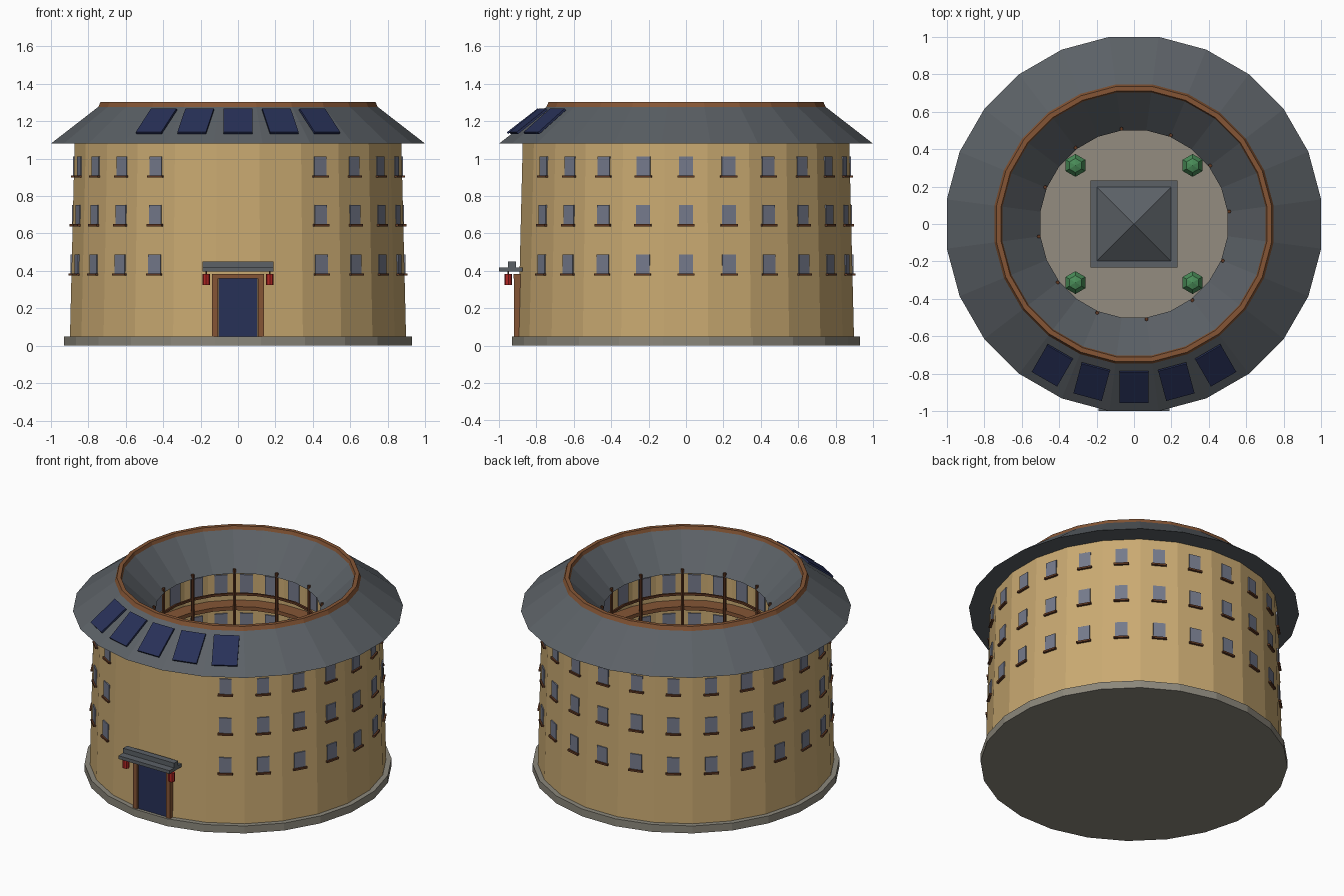
import bpy, bmesh, math
from mathutils import Matrix, Vector

if "Cube" in bpy.data.objects:
    bpy.data.objects.remove(bpy.data.objects["Cube"])

SIDES = 24
STEP = 2 * math.pi / SIDES


def material(name, srgb):
    m = bpy.data.materials.new(name)
    m.diffuse_color = [(c / 255) ** 2.2 for c in srgb] + [1.0]
    m.use_nodes = True
    m.node_tree.nodes["Principled BSDF"].inputs["Base Color"].default_value = m.diffuse_color
    return m


EARTH = material("rammed earth", (200, 168, 113))
TILE = material("roof tile grey", (92, 97, 102))
WOOD = material("wood", (132, 86, 56))
DARK = material("dark wood", (98, 60, 40))
STONE = material("stone", (138, 134, 122))
PAVING = material("paving", (146, 139, 127))
GLASS = material("window glass", (116, 121, 138))
NAVY = material("dark blue", (44, 52, 88))
RED = material("lantern red", (176, 42, 40))
GREEN = material("leaf green", (74, 138, 88))


def finish(name, bm, mat):
    bmesh.ops.recalc_face_normals(bm, faces=bm.faces[:])
    me = bpy.data.meshes.new(name)
    bm.to_mesh(me)
    bm.free()
    me.materials.append(mat)
    ob = bpy.data.objects.new(name, me)
    bpy.context.collection.objects.link(ob)
    return ob


def ring(name, profile, mat):
    """Turn a closed (radius, z) profile round the axis; radii are to the flats."""
    bm = bmesh.new()
    loops = []
    for k in range(SIDES):
        a = (k + 0.5) * STEP
        s = 1 / math.cos(STEP / 2)
        loops.append([bm.verts.new((r * s * math.cos(a), r * s * math.sin(a), z)) for r, z in profile])
    n = len(profile)
    for k in range(SIDES):
        p, q = loops[k], loops[(k + 1) % SIDES]
        for i in range(n):
            j = (i + 1) % n
            bm.faces.new((p[i], q[i], q[j], p[j]))
    return finish(name, bm, mat)


def rect(r0, r1, z0, z1):
    return [(r0, z0), (r1, z0), (r1, z1), (r0, z1)]


def disc(name, r, z0, z1, mat):
    bm = bmesh.new()
    rad = r / math.cos(STEP / 2)
    bmesh.ops.create_cone(bm, cap_ends=True, segments=SIDES, radius1=rad, radius2=rad, depth=z1 - z0,
                          matrix=Matrix.Translation((0, 0, (z0 + z1) / 2)) @ Matrix.Rotation(STEP / 2, 4, 'Z'))
    return finish(name, bm, mat)


def boxes(name, size, places, mat):
    bm = bmesh.new()
    for m in places:
        bmesh.ops.create_cube(bm, size=1, matrix=m @ Matrix.Diagonal((*size, 1)))
    return finish(name, bm, mat)


def cones(name, r1, r2, depth, segs, places, mat):
    bm = bmesh.new()
    for m in places:
        bmesh.ops.create_cone(bm, cap_ends=True, segments=segs, radius1=r1, radius2=r2, depth=depth, matrix=m)
    return finish(name, bm, mat)


def at(x, y, z):
    return Matrix.Translation((x, y, z))


def around(angle, r, z):
    """Place at radius r, turned by angle from the front."""
    return Matrix.Rotation(angle, 4, 'Z') @ at(0, -r, z)


# Foundation and courtyard
disc("foundation", 0.93, 0, 0.05, STONE)
disc("courtyard_floor", 0.61, 0.045, 0.056, PAVING)

# Tapered ring wall
def wall_r(z):
    return 0.898 - 0.025 * (z - 0.05) / 1.03

ring("ring_wall", [(0.60, 0.05), (wall_r(0.05), 0.05), (wall_r(1.08), 1.08), (0.60, 1.08)], EARTH)

# Roof ring and ridge
ring("ring_roof", [(1.0, 1.08), (0.738, 1.283), (0.705, 1.283), (0.50, 1.08)], TILE)
ring("roof_ridge", [(0.70, 1.272), (0.748, 1.272), (0.735, 1.303), (0.71, 1.303)], WOOD)

# Outer windows and sills, leaving the entrance bays blank
storeys = (0.436, 0.70, 0.96)
bays = [k * STEP for k in range(2, SIDES - 1)]
boxes("outer_windows", (0.075, 0.03, 0.104),
      [around(a, wall_r(z) - 0.009, z) for a in bays for z in storeys], GLASS)
boxes("outer_sills", (0.092, 0.04, 0.012),
      [around(a, wall_r(z) - 0.003, z - 0.056) for a in bays for z in storeys], DARK)

# Courtyard side: windows, galleries, rails, posts
boxes("inner_windows", (0.08, 0.02, 0.14),
      [around(k * STEP, 0.602, z) for k in range(SIDES) for z in (0.17,) + storeys], GLASS)
for i, z in enumerate((0.30, 0.565, 0.83)):
    ring(f"gallery_floor_{i + 1}", rect(0.505, 0.605, z, z + 0.025), WOOD)
    ring(f"gallery_rail_{i + 1}", rect(0.505, 0.517, z + 0.10, z + 0.115), DARK)
cones("gallery_posts", 0.01, 0.01, 1.06, 6,
      [around((2 * k + 0.5) * STEP, 0.513, 0.575) for k in range(12)], DARK)

# Solar panels lying on the front of the roof
tilt = Matrix.Rotation(math.atan2(0.203, 0.262), 4, 'X')
boxes("solar_panels", (0.157, 0.208, 0.012),
      [around(k * STEP, 0.872, 1.2) @ tilt for k in range(-2, 3)], NAVY)

# Entrance
boxes("door", (0.21, 0.03, 0.31), [at(0, -0.895, 0.205)], NAVY)
boxes("door_posts", (0.03, 0.05, 0.315), [at(s * 0.123, -0.895, 0.2075) for s in (-1, 1)], WOOD)
boxes("door_lintel", (0.28, 0.05, 0.025), [at(0, -0.897, 0.372)], WOOD)
boxes("canopy", (0.38, 0.125, 0.022), [at(0, -0.9375, 0.407)], TILE)
boxes("canopy_ridge", (0.38, 0.042, 0.032), [at(0, -0.93, 0.434)], TILE)
cones("lanterns", 0.021, 0.021, 0.058, 8, [at(s * 0.17, -0.95, 0.354) for s in (-1, 1)], RED)
cones("lantern_cords", 0.004, 0.004, 0.03, 6, [at(s * 0.17, -0.95, 0.39) for s in (-1, 1)], DARK)

# Central hall
boxes("hall_walls", (0.36, 0.36, 0.2), [at(0, 0, 0.15)], EARTH)
boxes("hall_door", (0.1, 0.01, 0.14), [at(0, -0.181, 0.126)], DARK)
boxes("hall_eaves", (0.466, 0.466, 0.025), [at(0, 0, 0.26)], TILE)
cones("hall_roof", 0.2 * math.sqrt(2), 0, 0.15, 4,
      [at(0, 0, 0.345) @ Matrix.Rotation(math.pi / 4, 4, 'Z')], TILE)

# Courtyard trees
spots = [(sx * 0.313, sy * 0.313) for sx in (-1, 1) for sy in (-1, 1)]
cones("tree_trunks", 0.012, 0.012, 0.09, 6, [at(x, y, 0.095) for x, y in spots], DARK)
bm = bmesh.new()
for x, y in spots:
    bmesh.ops.create_uvsphere(bm, u_segments=6, v_segments=5, radius=0.064, matrix=at(x, y, 0.18))
finish("tree_crowns", bm, GREEN)
